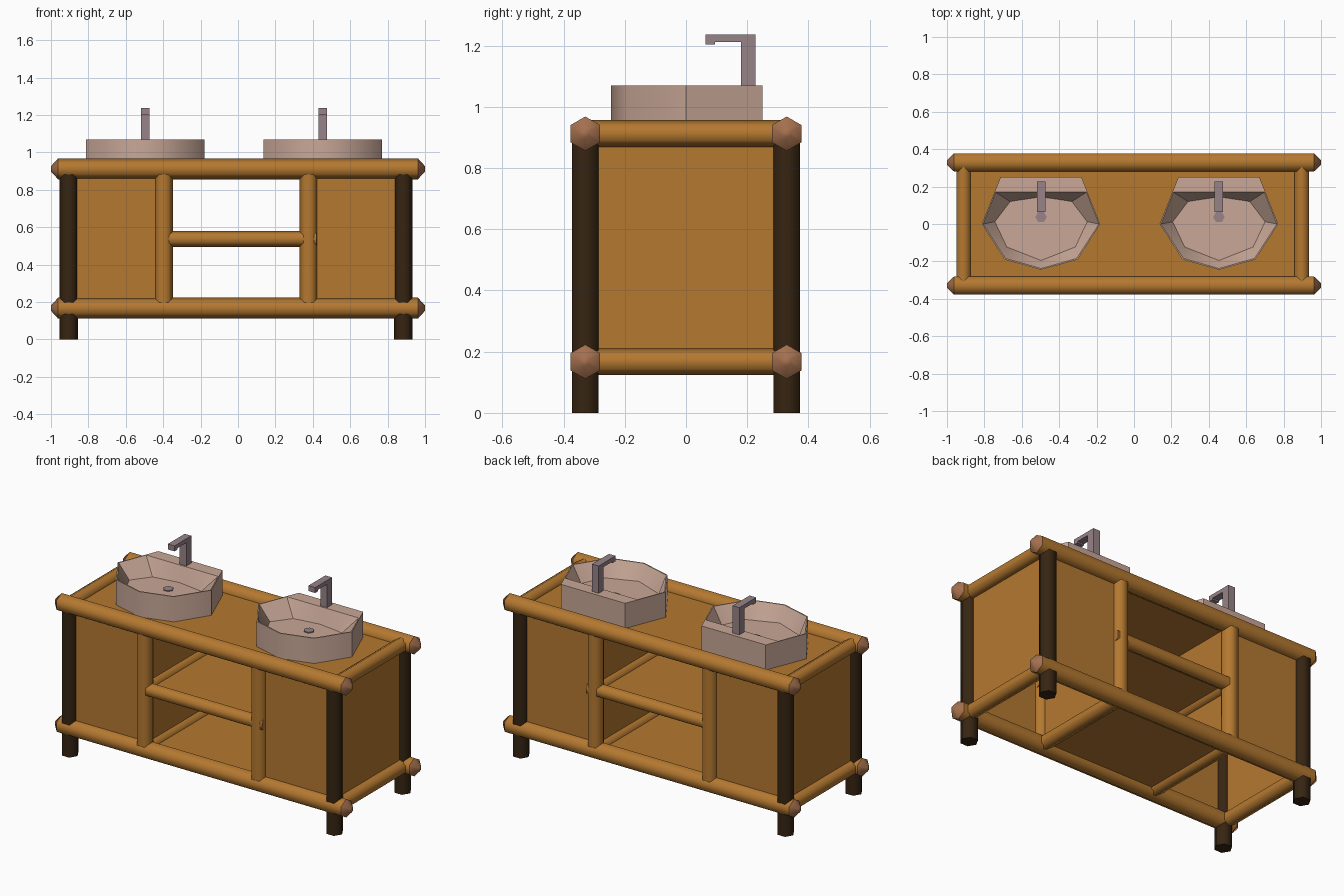
import bpy, bmesh, math
from mathutils import Vector

if "Cube" in bpy.data.objects:
    bpy.data.objects.remove(bpy.data.objects["Cube"])


def mat(name, rgb):
    m = bpy.data.materials.new(name)
    m.diffuse_color = (*rgb, 1)
    m.use_nodes = True
    m.node_tree.nodes["Principled BSDF"].inputs["Base Color"].default_value = m.diffuse_color
    return m


WOOD = mat("honey wood", (0.46, 0.19, 0.03))
DARK = mat("dark bark", (0.037, 0.018, 0.006))
CUT = mat("cut wood end", (0.37, 0.16, 0.075))
STONE = mat("pale stone", (0.58, 0.39, 0.31))
METAL = mat("grey metal", (0.31, 0.23, 0.25))


def finish(name, bm, material, smooth=None):
    bmesh.ops.recalc_face_normals(bm, faces=bm.faces)
    me = bpy.data.meshes.new(name)
    bm.to_mesh(me)
    bm.free()
    me.materials.append(material)
    ob = bpy.data.objects.new(name, me)
    bpy.context.collection.objects.link(ob)
    if smooth:
        bpy.context.view_layer.objects.active = ob
        bpy.ops.object.select_all(action='DESELECT')
        ob.select_set(True)
        bpy.ops.object.shade_smooth_by_angle(angle=math.radians(smooth))
    return ob


def log(name, a, b, r0, material, r1=None):
    """Six-sided log from a to b; a corner points up (or along x when upright)."""
    a, b = Vector(a), Vector(b)
    d = (b - a).normalized()
    u = Vector((1, 0, 0)) if abs(d.z) > 0.9 else Vector((0, 0, 1))
    v = d.cross(u)
    bm = bmesh.new()
    rings = []
    for p, r in ((a, r0), (b, r0 if r1 is None else r1)):
        rings.append([bm.verts.new(p + r * (u * math.cos(k * math.pi / 3) + v * math.sin(k * math.pi / 3)))
                      for k in range(6)])
    for k in range(6):
        j = (k + 1) % 6
        bm.faces.new((rings[0][k], rings[0][j], rings[1][j], rings[1][k]))
    for ring in rings:
        bm.faces.new(ring)
    return finish(name, bm, material, 62)


def box(name, x0, x1, y0, y1, z0, z1, material):
    bm = bmesh.new()
    bmesh.ops.create_cube(bm, size=1)
    for v in bm.verts:
        v.co = ((x0 + x1) / 2 + v.co.x * (x1 - x0),
                (y0 + y1) / 2 + v.co.y * (y1 - y0),
                (z0 + z1) / 2 + v.co.z * (z1 - z0))
    return finish(name, bm, material)


Y = 0.329
LEG_X = (-0.905, 0.884)
POST_X = (-0.397, 0.378)
LOW, MID, HIGH = 0.167, 0.537, 0.912

# Front and back frame: long rails with cut ends, legs, posts, middle bar, panels
for side, y in (("front", -Y), ("back", Y)):
    for level, z in (("lower", LOW), ("upper", HIGH)):
        log(f"{side}_{level}_rail", (-0.962, y, z), (0.962, y, z), 0.056, WOOD)
        for s in (-1, 1):
            log(f"{side}_{level}_rail_end", (s * 0.962, y, z), (s, y, z), 0.056, CUT, 0.014)
    for x in LEG_X:
        log(f"{side}_leg", (x, y, 0), (x, y, HIGH), 0.05, DARK)
    for x in POST_X:
        log(f"{side}_post", (x, y, LOW), (x, y, HIGH), 0.05, WOOD)
    log(f"{side}_middle_bar", (-0.40, y, MID), (0.42, y, MID), 0.043, WOOD)
    for x0, x1 in zip((LEG_X[0], POST_X[1]), (POST_X[0], LEG_X[1])):
        box(f"{side}_panel", x0, x1, y - 0.008, y + 0.008, LOW, HIGH, WOOD)

# Cross logs running front to back, with side panels and dividers
for x in (-0.912, 0.897):
    for z in (LOW, HIGH):
        log("side_rail", (x, -Y, z), (x, Y, z), 0.044, WOOD)
for x in LEG_X:
    box("side_panel", x - 0.008, x + 0.008, -Y, Y, LOW, HIGH, WOOD)
for x in POST_X:
    for z in (LOW, MID):
        log("inner_cross_rail", (x, -Y, z), (x, Y, z), 0.043, WOOD)
    box("divider", x - 0.008, x + 0.008, -Y, Y, LOW, HIGH, WOOD)

# Counter top, shelf and floor of the open bay
box("counter_top", LEG_X[0], LEG_X[1], -Y, Y, 0.897, 0.915, WOOD)
box("middle_shelf", POST_X[0], POST_X[1], -Y, Y, MID - 0.01, MID + 0.01, WOOD)
box("bay_floor", POST_X[0], POST_X[1], -Y, Y, LOW - 0.01, LOW + 0.01, WOOD)


def mirrored(half):
    """Close a right-hand half outline that runs from back to front."""
    return half + [(-x, y) for x, y in reversed(half) if x > 0]


OUTER = mirrored([(0, 0.25), (0.217, 0.25), (0.249, 0.17), (0.317, 0.0), (0.195, -0.19), (0, -0.245)])
RIM = mirrored([(0, 0.17), (0.2, 0.17), (0.243, 0.17), (0.31, 0.0), (0.19, -0.184), (0, -0.238)])
FLOOR = mirrored([(0, 0.145), (0.13, 0.126), (0.165, 0.12), (0.247, 0.012), (0.183, -0.123), (0, -0.195)])


def sink(cx):
    # Basin: outer wall, flat deck and rim, sloping bowl, bowl floor
    bm = bmesh.new()
    rings = [[bm.verts.new((cx + x, y, z)) for x, y in pts]
             for pts, z in ((OUTER, 0.905), (OUTER, 1.069), (RIM, 1.069), (FLOOR, 0.975))]
    n = len(OUTER)
    for lo, hi in zip(rings, rings[1:]):
        for k in range(n):
            j = (k + 1) % n
            bm.faces.new((lo[k], lo[j], hi[j], hi[k]))
    bm.faces.new(rings[0])
    bm.faces.new(rings[-1])
    finish("sink_basin", bm, STONE, 45)
    log("sink_drain", (cx, 0.037, 0.97), (cx, 0.037, 0.981), 0.031, METAL)
    # Tap: swept L profile seen from the side
    bm = bmesh.new()
    profile = [(0.227, 1.06), (0.227, 1.236), (0.064, 1.236), (0.064, 1.203),
               (0.094, 1.203), (0.094, 1.212), (0.179, 1.212), (0.179, 1.06)]
    face = bm.faces.new([bm.verts.new((cx - 0.0225, y, z)) for y, z in profile])
    ext = bmesh.ops.extrude_face_region(bm, geom=[face], use_keep_orig=True)
    bmesh.ops.translate(bm, vec=(0.045, 0, 0),
                        verts=[g for g in ext["geom"] if isinstance(g, bmesh.types.BMVert)])
    finish("tap", bm, METAL)


sink(-0.497)
sink(0.454)
